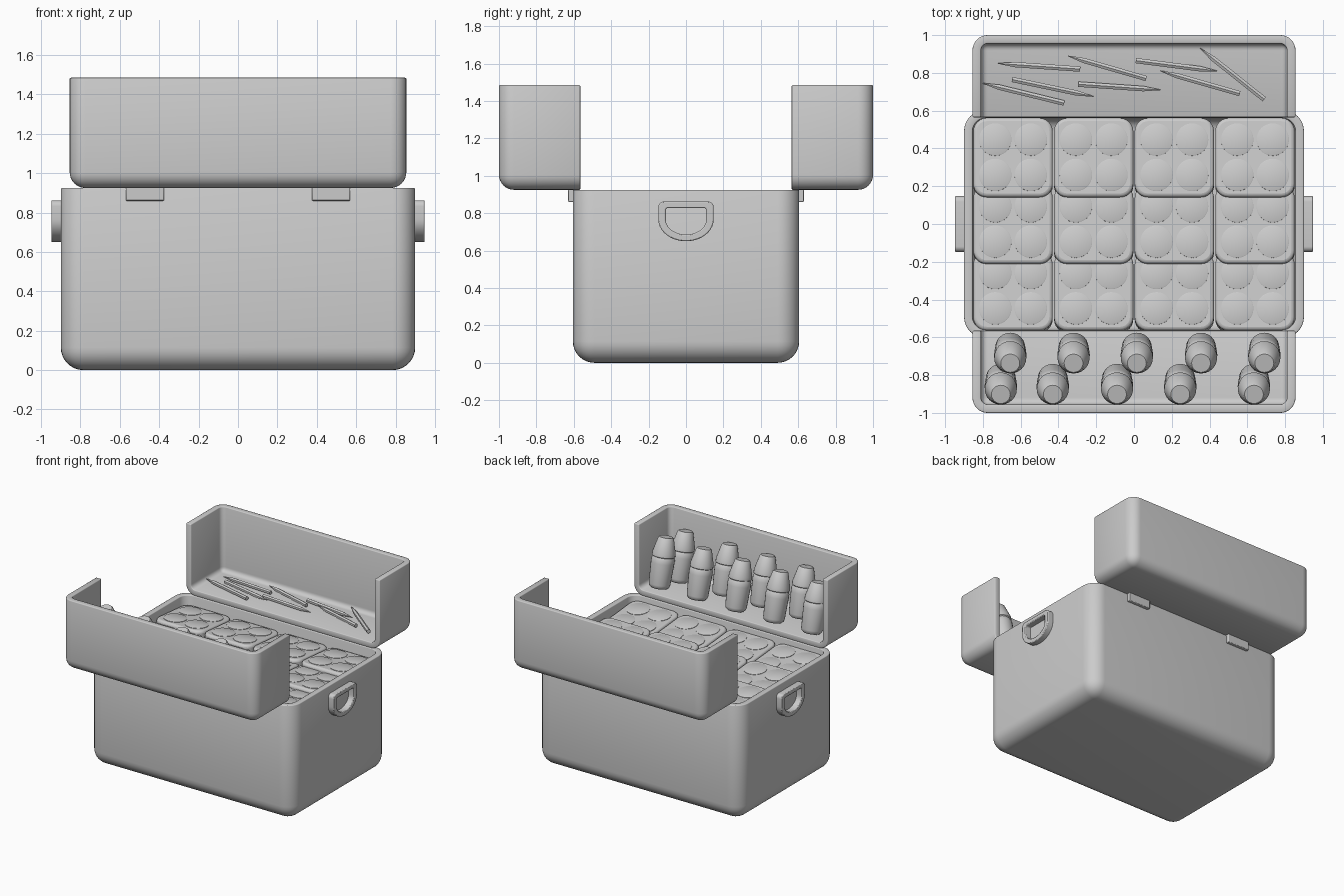
import bpy, bmesh
from math import radians, sin, cos, pi, atan2, hypot
from mathutils import Matrix, Vector

cube = bpy.data.objects.get("Cube")
if cube:
    bpy.data.objects.remove(cube, do_unlink=True)

grey = bpy.data.materials.new("plain grey")
grey.use_nodes = True
GREY = (0.6, 0.6, 0.6, 1)
grey.diffuse_color = GREY
grey.node_tree.nodes["Principled BSDF"].inputs["Base Color"].default_value = GREY


def finish(bm, name, matrix=None, angle=35):
    """Turn a bmesh into a smooth-shaded object."""
    bmesh.ops.recalc_face_normals(bm, faces=bm.faces)
    mesh = bpy.data.meshes.new(name)
    bm.to_mesh(mesh)
    bm.free()
    mesh.materials.append(grey)
    ob = bpy.data.objects.new(name, mesh)
    bpy.context.collection.objects.link(ob)
    if matrix:
        ob.matrix_world = matrix
    bpy.ops.object.select_all(action='DESELECT')
    ob.select_set(True)
    bpy.context.view_layer.objects.active = ob
    bpy.ops.object.shade_smooth_by_angle(angle=radians(angle))
    return ob


def soften(ob, width, segments=2):
    bev = ob.modifiers.new("soft edges", 'BEVEL')
    bev.width, bev.segments = width, segments
    bev.limit_method, bev.angle_limit = 'ANGLE', radians(40)


def box_bm(lo, hi):
    bm = bmesh.new()
    lo, hi = Vector(lo), Vector(hi)
    bmesh.ops.create_cube(bm, size=1)
    for v in bm.verts:
        v.co = [(lo[i] + hi[i]) / 2 + v.co[i] * (hi[i] - lo[i]) for i in range(3)]
    return bm


def shell(name, lo, hi, radius, wall, open_dirs):
    """Rounded box with the sides facing open_dirs left off."""
    bm = box_bm(lo, hi)
    dirs = [Vector(d) for d in open_dirs]
    is_open = lambda f: any(f.normal.dot(d) > 0.99 for d in dirs)
    bm.normal_update()
    edges = [e for e in bm.edges if not any(is_open(f) for f in e.link_faces)]
    # open faces go first so the rounding runs cleanly to the rim
    bmesh.ops.bevel(bm, geom=edges, offset=radius, segments=8, profile=0.5, affect='EDGES')
    bm.normal_update()
    bmesh.ops.delete(bm, geom=[f for f in bm.faces if is_open(f)], context='FACES')
    ob = finish(bm, name)
    sol = ob.modifiers.new("wall", 'SOLIDIFY')
    sol.thickness, sol.offset, sol.use_even_offset = wall, -1, True
    soften(ob, 0.006)
    return ob


def lathe(bm, profile, sides, matrix=Matrix()):
    """Stack tapered rings (radius, height) into one closed solid."""
    rings = []
    for r, z in profile:
        rings.append([bm.verts.new(matrix @ Vector((r * cos(2 * pi * i / sides),
                                                    r * sin(2 * pi * i / sides), z)))
                      for i in range(sides)])
    for a, b in zip(rings, rings[1:]):
        for i in range(sides):
            j = (i + 1) % sides
            bm.faces.new((a[i], a[j], b[j], b[i]))
    bm.faces.new(rings[0])
    bm.faces.new(rings[-1])


# Main case and its two half lids, swung open to front and back
RIM = 0.925
shell("case_body", (-0.9, -0.605, 0), (0.9, 0.605, RIM), 0.115, 0.045, [(0, 0, 1)])
shell("back_lid", (-0.855, 0.565, RIM), (0.855, 1, 1.485), 0.08, 0.045, [(0, 0, 1), (0, -1, 0)])
shell("front_lid", (-0.855, -1, RIM), (0.855, -0.565, 1.485), 0.08, 0.045, [(0, 0, 1), (0, 1, 0)])

# Hinges
for sy, end in ((-1, "front"), (1, "back")):
    for sx, side in ((-1, "right"), (1, "left")):
        ys = sorted((sy * 0.595, sy * 0.63))
        xs = sorted((sx * 0.375, sx * 0.57))
        soften(finish(box_bm((xs[0], ys[0], 0.86), (xs[1], ys[1], 0.93)),
                      f"{end}_{side}_hinge"), 0.005)


# D-shaped carrying rings on both ends
def d_outline(half, top, bottom, corner):
    """Flat top with round corners, elliptical lower half."""
    mid = bottom + (top - bottom) * 0.55
    pts = []
    for i in range(7):
        a = pi / 2 * i / 6
        pts.append((half - corner + corner * cos(a), top - corner + corner * sin(a)))
    pts += [(-y, z) for y, z in reversed(pts)]
    pts += [(-half * cos(pi * i / 20), mid - (mid - bottom) * sin(pi * i / 20)) for i in range(21)]
    return pts


def handle(sx, name):
    bm = bmesh.new()
    loops = []
    for shape in ((0.148, 0.862, 0.65, 0.03), (0.108, 0.828, 0.686, 0.012)):
        for x in (0.895, 0.948):
            loops.append([bm.verts.new((sx * x, y, z)) for y, z in d_outline(*shape)])
    n = len(loops[0])
    for a, b in ((0, 1), (1, 3), (3, 2), (2, 0)):
        for i in range(n):
            j = (i + 1) % n
            bm.faces.new((loops[a][i], loops[a][j], loops[b][j], loops[b][i]))
    soften(finish(bm, name), 0.006)


handle(1, "left_handle")
handle(-1, "right_handle")

# Food boxes laid like shingles, each with four round lids
SIZE, DEPTH = 0.42, 0.16
for row in range(3):
    for col in range(4):
        place = (Matrix.Translation(((col - 1.5) * 0.427, (1 - row) * 0.353, 0.868))
                 @ Matrix.Rotation(radians(-5), 4, 'X'))
        h = SIZE / 2
        bm = box_bm((-h, -h, -DEPTH), (h, h, 0))
        sides = [e for e in bm.edges if abs(e.verts[0].co.z - e.verts[1].co.z) > 0.1]
        bmesh.ops.bevel(bm, geom=sides, offset=0.07, segments=6, profile=0.5, affect='EDGES')
        soften(finish(bm, f"food_box_{row + 1}_{col + 1}", place), 0.018, 3)
        bm = bmesh.new()
        for sx in (-1, 1):
            for sy in (-1, 1):
                lathe(bm, [(0.086, -0.01), (0.086, 0.003), (0.082, 0.005)], 32,
                      Matrix.Translation((sx * 0.094, sy * 0.094, 0)))
        finish(bm, f"round_lids_{row + 1}_{col + 1}", place)

# Bottles leaning against the front lid
bottle = [(0.06, 0), (0.074, 0.012), (0.079, 0.03), (0.086, 0.19), (0.086, 0.215), (0.08, 0.23),
          (0.078, 0.235), (0.085, 0.24), (0.085, 0.265), (0.058, 0.37), (0.05, 0.38)]
rows = ((-0.645, (-0.655, -0.32, 0.015, 0.355, 0.69)),
        (-0.81, (-0.705, -0.43, -0.09, 0.245, 0.635)))
for r, (y, xs) in enumerate(rows):
    for i, x in enumerate(xs):
        bm = bmesh.new()
        lathe(bm, bottle, 24)
        place = Matrix.Translation((x, y, 0.985)) @ Matrix.Rotation(radians(14), 4, 'X')
        finish(bm, f"bottle_{r + 1}_{i + 1}", place)

# Pencils scattered in the back lid: blunt end, then tip
pencils = [(-0.285, 0.82, -0.72, 0.85), (0.065, 0.77, -0.35, 0.89),
           (0.01, 0.865, 0.44, 0.81), (0.69, 0.66, 0.35, 0.93),
           (-0.37, 0.64, -0.8, 0.745), (-0.645, 0.765, -0.215, 0.675),
           (-0.295, 0.74, 0.14, 0.71), (0.56, 0.69, 0.14, 0.81)]
for i, (bx, by, tx, ty) in enumerate(pencils):
    length = hypot(tx - bx, ty - by)
    bm = bmesh.new()
    lathe(bm, [(0.016, 0), (0.016, length - 0.09), (0.002, length)], 6)
    place = (Matrix.Translation((bx, by, 0.986 + 0.012 * (i % 2)))
             @ Matrix.Rotation(atan2(ty - by, tx - bx), 4, 'Z')
             @ Matrix.Rotation(pi / 2, 4, 'Y'))
    finish(bm, f"pencil_{i + 1}", place, 25)
